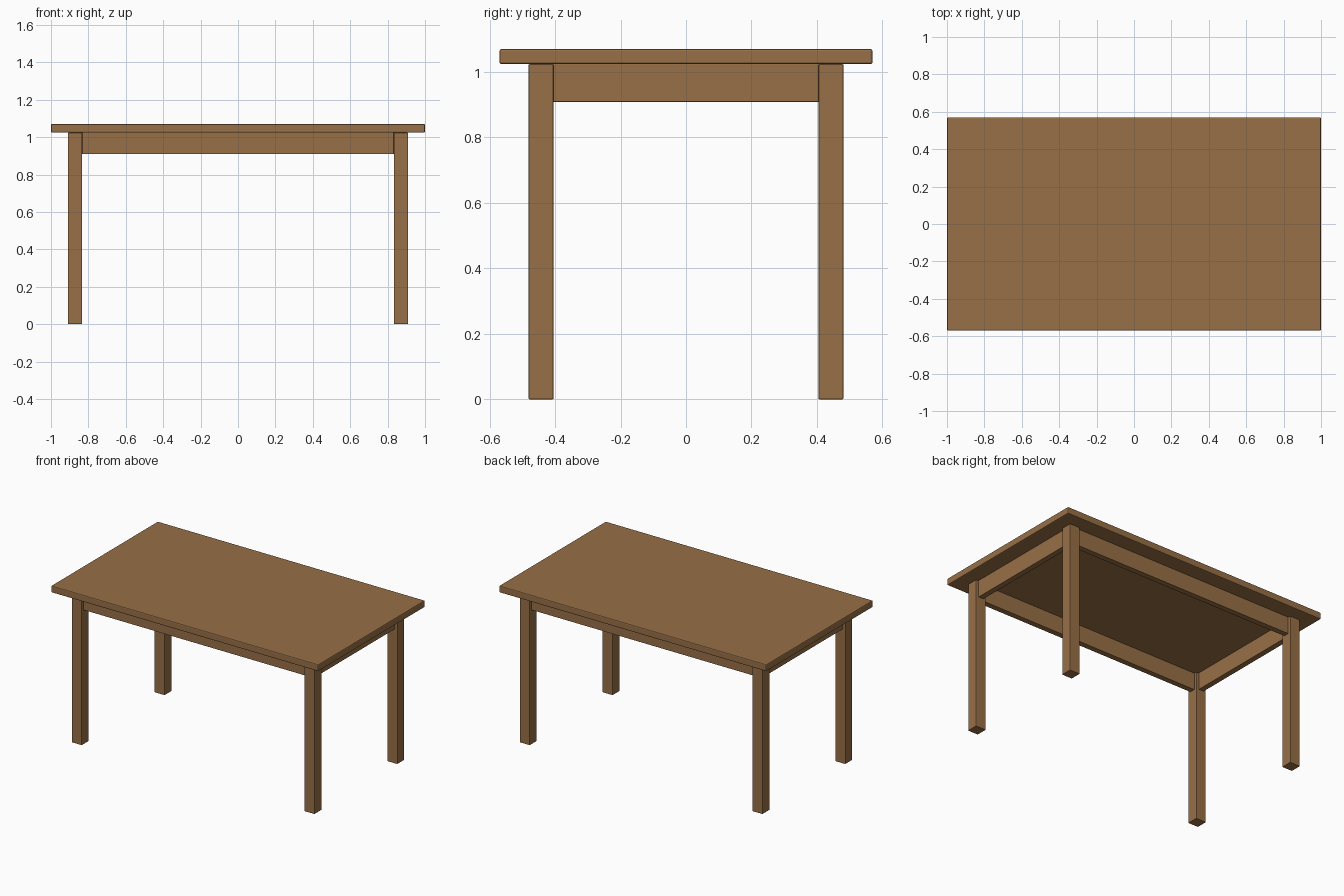
import bpy

cube = bpy.data.objects.get("Cube")
if cube:
    bpy.data.objects.remove(cube, do_unlink=True)

wood = bpy.data.materials.new("warm brown wood")
wood.use_nodes = True
colour = (0.31, 0.16, 0.062, 1)
wood.diffuse_color = colour
wood.node_tree.nodes["Principled BSDF"].inputs["Base Color"].default_value = colour


def box(name, centre, size, bevel):
    """Wooden board with softened edges."""
    bpy.ops.mesh.primitive_cube_add(size=1, location=centre)
    ob = bpy.context.object
    ob.name = name
    ob.scale = size
    bpy.ops.object.transform_apply(location=False, rotation=False, scale=True)
    ob.data.materials.append(wood)
    mod = ob.modifiers.new("soft edges", 'BEVEL')
    mod.width = bevel
    mod.segments = 2
    return ob


HEIGHT = 1.07
TOP_THICK = 0.046
UNDER = HEIGHT - TOP_THICK          # underside of the top
LEG = 0.076
LEG_X, LEG_Y = 0.871, 0.443         # leg centres
APRON_H, APRON_T = 0.115, 0.038
apron_z = UNDER - APRON_H / 2

# Table top
box("table_top", (0, 0, UNDER + TOP_THICK / 2), (2, 1.14, TOP_THICK), 0.006)

# Legs
for sx, side in ((1, "left"), (-1, "right")):
    for sy, end in ((-1, "front"), (1, "back")):
        box(f"{end}_{side}_leg", (sx * LEG_X, sy * LEG_Y, UNDER / 2),
            (LEG, LEG, UNDER), 0.003)

# Aprons, centred on the legs
for sy, end in ((-1, "front"), (1, "back")):
    box(f"{end}_apron", (0, sy * LEG_Y, apron_z),
        (2 * LEG_X - LEG, APRON_T, APRON_H), 0.001)
for sx, side in ((1, "left"), (-1, "right")):
    box(f"{side}_apron", (sx * LEG_X, 0, apron_z),
        (APRON_T, 2 * LEG_Y - LEG, APRON_H), 0.001)
